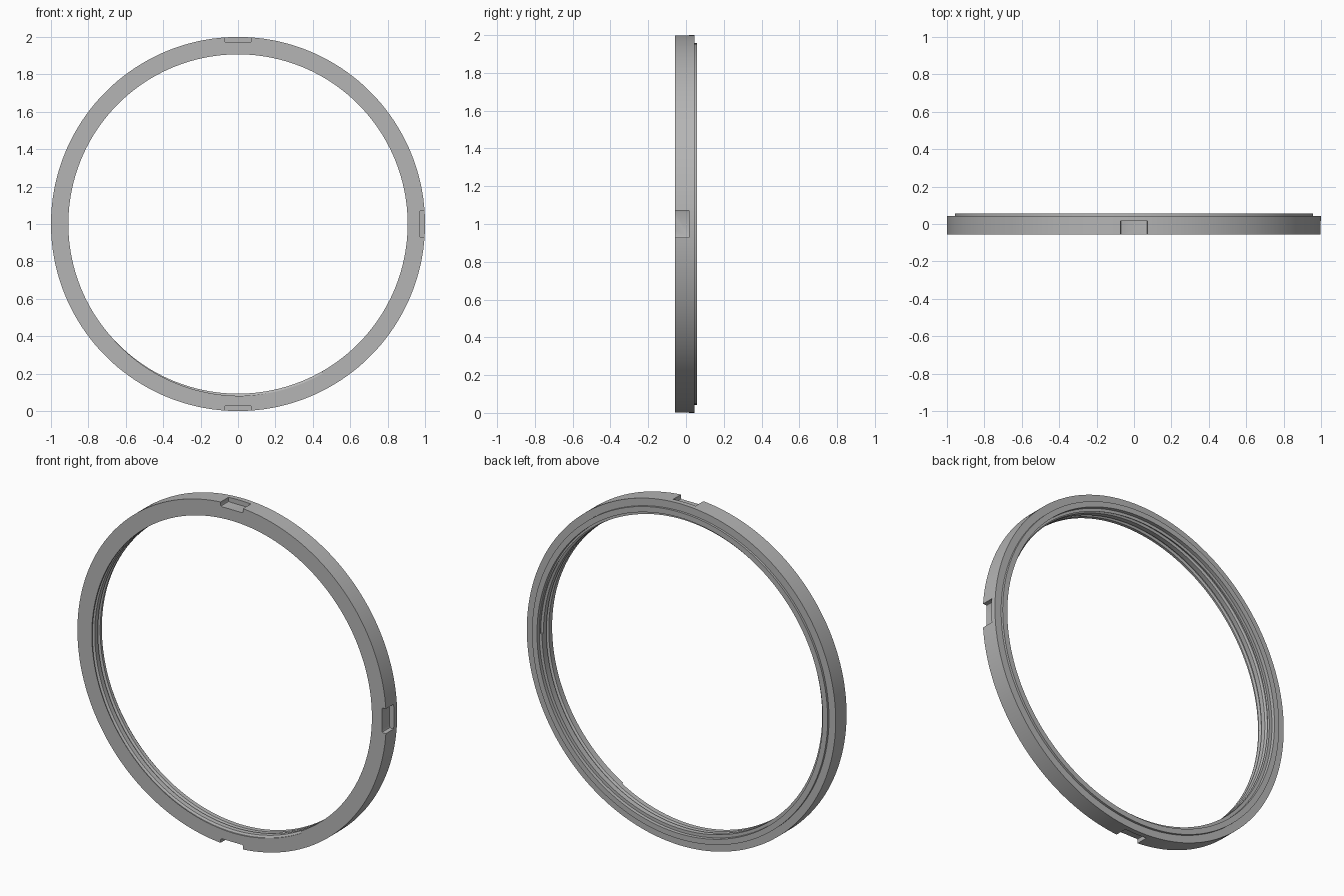
import bpy, bmesh
from math import sin, cos, pi, radians

if "Cube" in bpy.data.objects:
    bpy.data.objects.remove(bpy.data.objects["Cube"])

YF, YB = -0.057, 0.057            # front and back of the ring
CENTRE = 1.0                      # height of the ring axis
SEGS = 180

metal = bpy.data.materials.new("grey metal")
metal.diffuse_color = (0.46, 0.46, 0.46, 1)
metal.use_nodes = True
metal.node_tree.nodes["Principled BSDF"].inputs["Base Color"].default_value = metal.diffuse_color


def polar(r, a, y):
    return (r * cos(a), y, CENTRE + r * sin(a))


def finish(name, bm):
    bmesh.ops.recalc_face_normals(bm, faces=bm.faces)
    me = bpy.data.meshes.new(name)
    bm.to_mesh(me)
    bm.free()
    me.materials.append(metal)
    ob = bpy.data.objects.new(name, me)
    bpy.context.collection.objects.link(ob)
    return ob


def sweep(name, rings, closed):
    """Skin a list of cross-sections, joined end to end or capped."""
    bm = bmesh.new()
    vs = [[bm.verts.new(p) for p in ring] for ring in rings]
    n = len(vs[0])
    for i in range(len(vs) if closed else len(vs) - 1):
        a, b = vs[i], vs[(i + 1) % len(vs)]
        for j in range(n):
            k = (j + 1) % n
            bm.faces.new((a[j], a[k], b[k], b[j]))
    if not closed:
        bm.faces.new(vs[0])
        bm.faces.new(vs[-1])
    return finish(name, bm)


# Ring body: stepped lip and shallow counterbore at the back
profile = [(0.907, YF), (1.0, YF), (1.0, 0.044), (0.957, 0.044),
           (0.957, YB), (0.925, YB), (0.925, 0.036), (0.907, 0.036)]
ring = sweep("threaded_ring",
             [[polar(r, 2 * pi * i / SEGS, y) for r, y in profile]
              for i in range(SEGS)], True)

# Thread groove cutter: trapezoid swept along a helix inside the bore
PITCH, TURN = 0.05, 660
section = [(0.900, -0.015), (0.919, -0.004), (0.919, 0.004), (0.900, 0.015)]
steps = 330
helix = []
for i in range(steps + 1):
    s = TURN * i / steps
    helix.append([polar(r, radians(-60.4 - s), YF + PITCH * s / 360 + y)
                  for r, y in section])
cutters = [sweep("thread_cutter", helix, False)]

# Four spanner notches in the front of the rim
for q in range(4):
    a = q * pi / 2
    bm = bmesh.new()
    bmesh.ops.create_cube(bm, size=1)
    for v in bm.verts:
        v.co = (1.022 + v.co.x * 0.1, -0.0425 + v.co.y * 0.115, v.co.z * 0.145)
    long_edges = [e for e in bm.edges
                  if abs(e.verts[0].co.y - e.verts[1].co.y) > 0.1]
    bmesh.ops.bevel(bm, geom=long_edges, offset=0.008, segments=2,
                    profile=0.5, affect='EDGES')
    for v in bm.verts:
        x, y, z = v.co
        v.co = (x * cos(a) - z * sin(a), y, CENTRE + x * sin(a) + z * cos(a))
    cutters.append(finish("notch_cutter", bm))

# Cut the thread and the notches, then remove the cutters
bpy.context.view_layer.objects.active = ring
ring.select_set(True)
for c in cutters:
    c.hide_render = True
    m = ring.modifiers.new("cut", 'BOOLEAN')
    m.operation = 'DIFFERENCE'
    m.solver = 'EXACT'
    m.object = c
    bpy.ops.object.modifier_apply(modifier=m.name)
    bpy.data.objects.remove(c)

bpy.ops.object.shade_smooth_by_angle(angle=radians(25))
